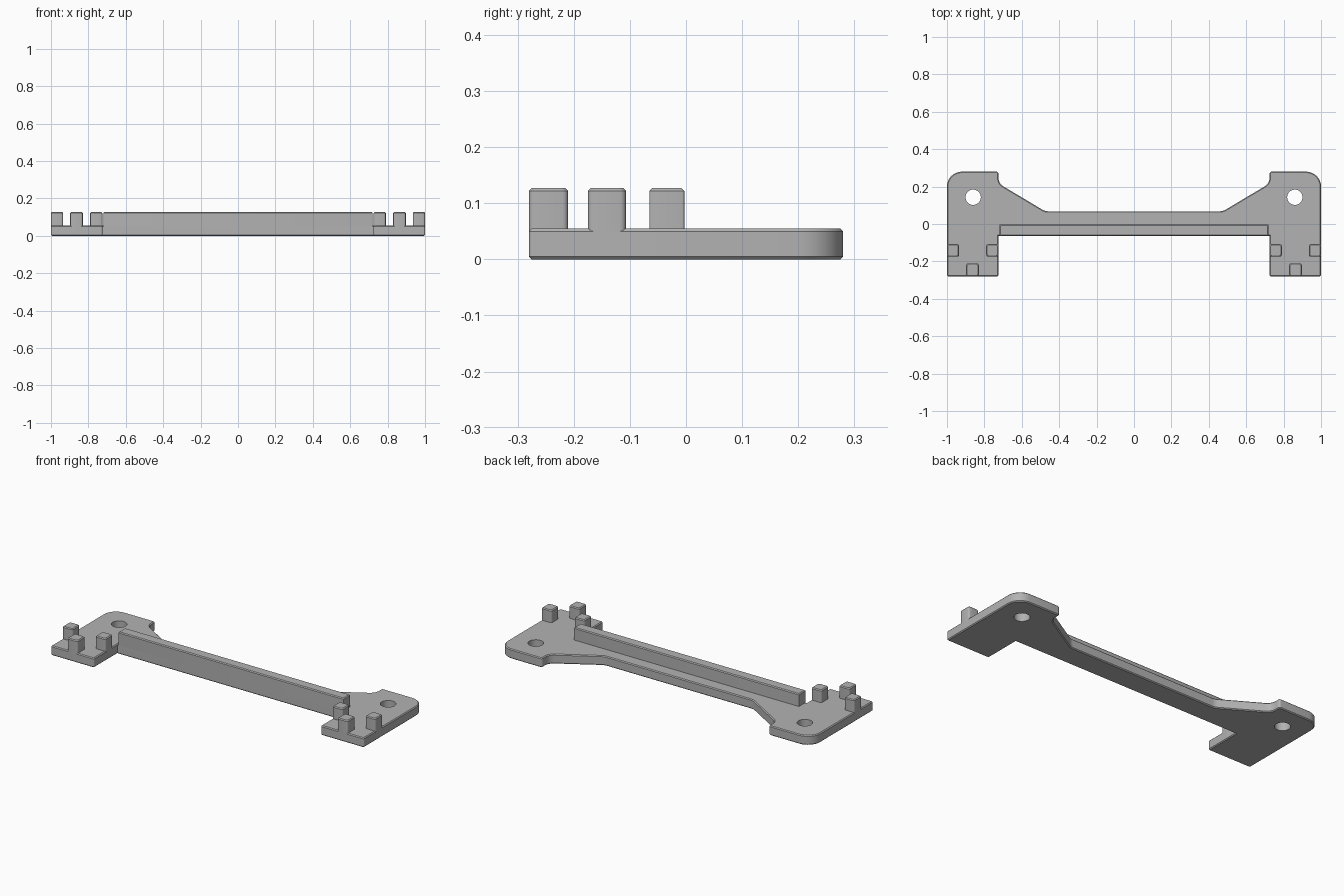
import bpy, bmesh, math
from mathutils import Vector

cube = bpy.data.objects.get("Cube")
if cube:
    bpy.data.objects.remove(cube)

grey = bpy.data.materials.new("plain grey")
grey.use_nodes = True
COLOUR = (0.45, 0.45, 0.45, 1)
grey.diffuse_color = COLOUR
grey.node_tree.nodes["Principled BSDF"].inputs["Base Color"].default_value = COLOUR

PLATE_TOP = 0.055
TOP = 0.127
CHAMFER = 0.005


def finish(bm, name):
    bmesh.ops.recalc_face_normals(bm, faces=bm.faces)
    mesh = bpy.data.meshes.new(name)
    bm.to_mesh(mesh)
    bm.free()
    mesh.materials.append(grey)
    obj = bpy.data.objects.new(name, mesh)
    bpy.context.collection.objects.link(obj)
    return obj


def smooth(obj):
    bpy.ops.object.select_all(action='DESELECT')
    bpy.context.view_layer.objects.active = obj
    obj.select_set(True)
    bpy.ops.object.shade_smooth_by_angle(angle=math.radians(30))


def rounded(corners, steps=8):
    """Outline with each corner (x, y, radius) replaced by a tangent arc."""
    points = []
    for i, (x, y, r) in enumerate(corners):
        c = Vector((x, y))
        a = (Vector(corners[i - 1][:2]) - c).normalized()
        b = (Vector(corners[(i + 1) % len(corners)][:2]) - c).normalized()
        if r == 0:
            points.append(c)
            continue
        half = a.angle(b) / 2
        centre = c + (a + b).normalized() * r / math.sin(half)
        start = c + a * r / math.tan(half) - centre
        end = c + b * r / math.tan(half) - centre
        sweep = math.pi - 2 * half
        for k in range(steps + 1):
            t = k / steps
            points.append(centre + (start * math.sin((1 - t) * sweep)
                                    + end * math.sin(t * sweep)) / math.sin(sweep))
    return points


def block(name, x0, x1, y0, y1, radius):
    """Upright block with softened corners and a chamfered top."""
    corners = [(x0, y0, radius), (x1, y0, radius), (x1, y1, radius), (x0, y1, radius)]
    bm = bmesh.new()
    rings = []
    centre = Vector(((x0 + x1) / 2, (y0 + y1) / 2))
    size = Vector((x1 - x0, y1 - y0))
    for z, inset in ((0.008, 0), (TOP - CHAMFER, 0), (TOP, CHAMFER)):
        ring = []
        for p in rounded(corners, 4):
            d = p - centre
            ring.append(bm.verts.new((centre.x + d.x * (1 - 2 * inset / size.x),
                                      centre.y + d.y * (1 - 2 * inset / size.y), z)))
        rings.append(ring)
    n = len(rings[0])
    for low, high in zip(rings, rings[1:]):
        for i in range(n):
            bm.faces.new((low[i], low[(i + 1) % n], high[(i + 1) % n], high[i]))
    bm.faces.new(rings[0])
    bm.faces.new(rings[-1])
    obj = finish(bm, name)
    smooth(obj)
    return obj


# Base plate: half outline mirrored across the centre
half = [(0.72, -0.065, 0), (0.725, -0.28, 0.008), (1, -0.28, 0.008),
        (1, 0.28, 0.08), (0.725, 0.28, 0.012), (0.725, 0.217, 0.055),
        (0.475, 0.068, 0.06)]
half[0] = (0.725, -0.065, 0)
outline = rounded(half + [(-x, y, r) for x, y, r in reversed(half)])
bm = bmesh.new()
face = bm.faces.new([bm.verts.new((p.x, p.y, 0)) for p in outline])
extruded = bmesh.ops.extrude_face_region(bm, geom=[face])
bmesh.ops.translate(bm, vec=(0, 0, PLATE_TOP),
                    verts=[g for g in extruded["geom"] if isinstance(g, bmesh.types.BMVert)])
bmesh.ops.recalc_face_normals(bm, faces=bm.faces)
rims = [e for e in bm.edges if abs(e.verts[0].co.z - e.verts[1].co.z) < 0.001]
bmesh.ops.bevel(bm, geom=rims, offset=CHAMFER, segments=1, affect='EDGES')
plate = finish(bm, "base_plate")

# Screw holes
for side, label in ((1, "left"), (-1, "right")):
    bm = bmesh.new()
    bmesh.ops.create_cone(bm, cap_ends=True, segments=40, radius1=0.041,
                          radius2=0.041, depth=0.3)
    bmesh.ops.translate(bm, vec=(side * 0.86, 0.143, 0), verts=bm.verts)
    cutter = finish(bm, label + "_hole_cutter")
    cutter.hide_render = True
    cutter.hide_viewport = True
    cut = plate.modifiers.new(label + "_hole", 'BOOLEAN')
    cut.object = cutter
    cut.operation = 'DIFFERENCE'
    cut.solver = 'EXACT'
bpy.context.view_layer.update()
cut_mesh = bpy.data.meshes.new_from_object(
    plate.evaluated_get(bpy.context.evaluated_depsgraph_get()))
plate.modifiers.clear()
plate.data = cut_mesh
for label in ("left", "right"):
    bpy.data.objects.remove(bpy.data.objects[label + "_hole_cutter"])
smooth(plate)

# Raised wall along the front of the bridge
block("front_wall", -0.72, 0.72, -0.065, -0.003, 0.004)

# Three locating pegs on each foot
pegs = {"outer": (0.935, 1, -0.175, -0.107),
        "inner": (0.725, 0.79, -0.175, -0.107),
        "front": (0.83, 0.897, -0.28, -0.21)}
for side, label in ((1, "left"), (-1, "right")):
    for place, (x0, x1, y0, y1) in pegs.items():
        xs = sorted((side * x0, side * x1))
        block(f"{label}_{place}_peg", xs[0], xs[1], y0, y1, 0.01)
